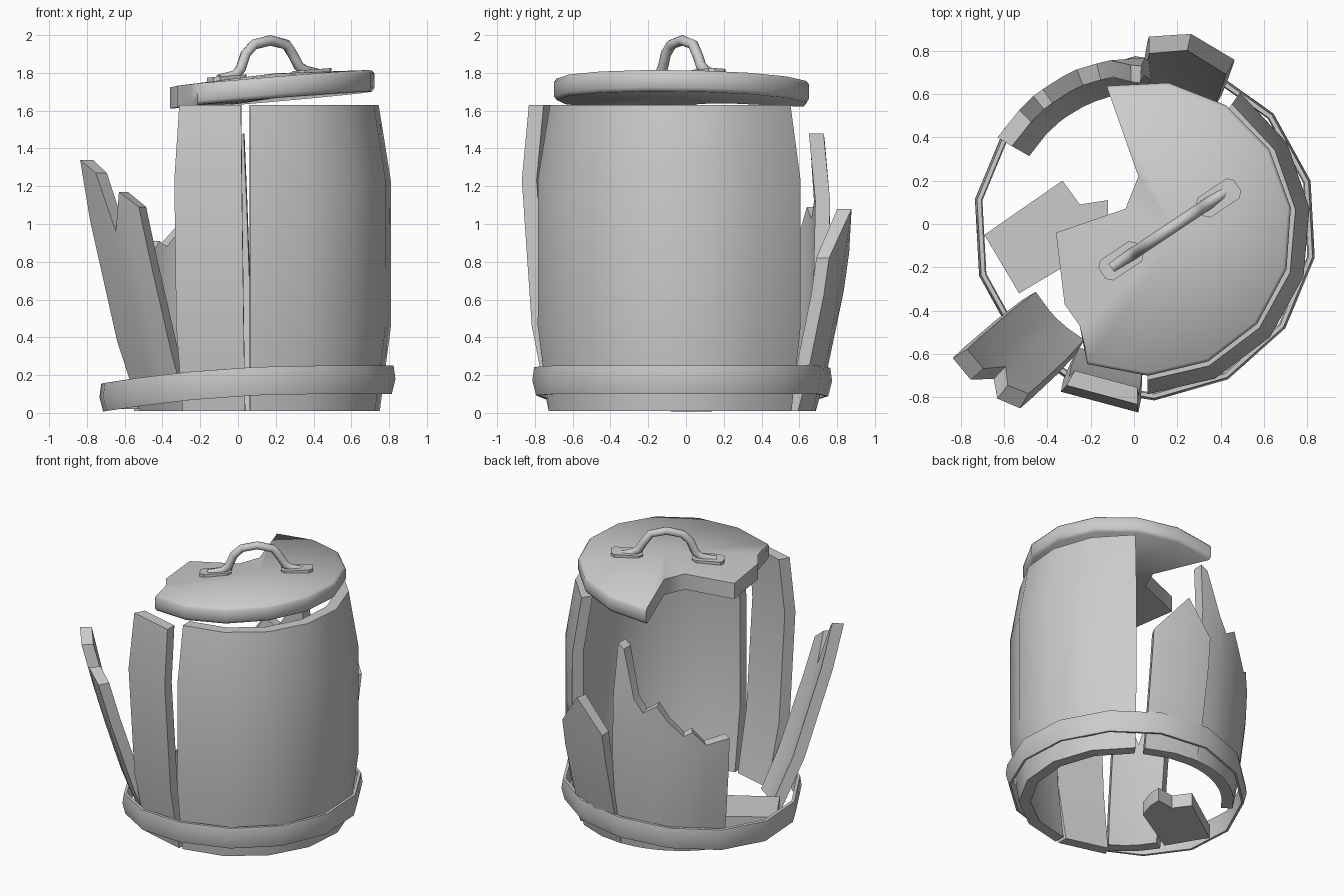
import bpy, bmesh
from math import sin, cos, radians, pi
from mathutils import Vector

if "Cube" in bpy.data.objects:
    bpy.data.objects.remove(bpy.data.objects["Cube"])

CX, CY = 0.05, -0.02
PROFILE = [(0, 0.705), (0.45, 0.765), (1.23, 0.765), (1.63, 0.70)]
THICK = 0.078


def finish(name, bm, smooth=35):
    bmesh.ops.recalc_face_normals(bm, faces=bm.faces[:])
    me = bpy.data.meshes.new(name)
    bm.to_mesh(me)
    bm.free()
    ob = bpy.data.objects.new(name, me)
    bpy.context.collection.objects.link(ob)
    bpy.ops.object.select_all(action='DESELECT')
    ob.select_set(True)
    bpy.context.view_layer.objects.active = ob
    bpy.ops.object.shade_smooth_by_angle(angle=radians(smooth))
    return ob


def radius(z):
    for (z0, r0), (z1, r1) in zip(PROFILE, PROFILE[1:]):
        if z <= z1:
            return r0 + (r1 - r0) * (z - z0) / (z1 - z0)
    return PROFILE[-1][1]


def wall(name, columns, lean=0.0, foot=0.0, toward=0):
    """Curved barrel wall; columns are (angle, top height)."""
    bm = bmesh.new()
    mid = radians(toward)
    rows = (0.0, 0.276, 0.755, 1.0)
    grids = []
    for inset in (0, THICK):
        grid = []
        for ang, top in columns:
            a, col = radians(ang), []
            for t in rows:
                z = 0.01 + t * (top - 0.01)
                r, d = radius(z) - inset, foot + lean * z
                col.append(bm.verts.new((CX + r * cos(a) + d * cos(mid),
                                         CY + r * sin(a) + d * sin(mid), z)))
            grid.append(col)
        grids.append(grid)
    o, n = grids
    last = len(rows) - 1
    for i in range(len(columns) - 1):
        for g in grids:
            for j in range(last):
                bm.faces.new((g[i][j], g[i + 1][j], g[i + 1][j + 1], g[i][j + 1]))
        for j in (0, last):
            bm.faces.new((o[i][j], o[i + 1][j], n[i + 1][j], n[i][j]))
    for i in (0, len(columns) - 1):
        for j in range(last):
            bm.faces.new((o[i][j], o[i][j + 1], n[i][j + 1], n[i][j]))
    return finish(name, bm)


# Barrel walls: one intact section, loose staves and splintered pieces
wall("main_wall", [(-89 + 24 * i, 1.63) for i in range(7)])
wall("front_stave", [(-119, 1.63), (-91, 1.63)], lean=0.07, toward=-101)
wall("broken_stave_left", [(-149, 1.34), (-139, 1.27), (-134, 0.96), (-128, 1.17), (-120, 1.09)],
     lean=0.28, foot=-0.05, toward=-139)
wall("broken_stave_back", [(60, 0.82), (77, 1.08), (91, 0.85)], lean=0.145, toward=75)
wall("splintered_wall", [(87, 1.48), (91, 1.45), (99, 1.12), (104, 1.03), (111, 1.09), (117, 0.98),
                         (125, 0.88), (129, 0.91), (136, 0.81), (148, 0.84)], lean=0.04, toward=155)

# Hoop, sagging on the broken side
bm = bmesh.new()
section = [(0.76, 0.10), (0.775, 0.10), (0.795, 0.18), (0.785, 0.25), (0.765, 0.25), (0.775, 0.18)]
rings = []
for i in range(14):
    a = radians(16) + 2 * pi * i / 14
    ring = []
    for r, z in section:
        x = CX + r * cos(a)
        ring.append(bm.verts.new((x, CY + r * sin(a), z - 0.075 * max(0, 0.4 - x) ** 2)))
    rings.append(ring)
m = len(section)
for i in range(14):
    p, q = rings[i], rings[(i + 1) % 14]
    for j in range(m):
        k = (j + 1) % m
        bm.faces.new((p[j], q[j], q[k], p[k]))
finish("hoop", bm, 40)


def lid_z(x, y, h):
    return 1.645 + h + 0.085 * (x - CX) - 0.015 * (y - CY)


# Broken lid: round rim with a jagged bite taken out
arc = [radians(-113 + 218 * i / 9) for i in range(10)]
bite = [(0.02, 0.22), (-0.04, 0.07), (-0.36, -0.04), (-0.32, -0.37), (-0.25, -0.47)]
bm = bmesh.new()
loops = []
for r, h in ((0.665, 0), (0.68, 0.02), (0.68, 0.095), (0.665, 0.113)):
    pts = [(CX + r * cos(a), CY + r * sin(a)) for a in arc] + bite
    loops.append([bm.verts.new((x, y, lid_z(x, y, h))) for x, y in pts])
n = len(loops[0])
for lo, hi in zip(loops, loops[1:]):
    for i in range(n):
        k = (i + 1) % n
        bm.faces.new((lo[i], lo[k], hi[k], hi[i]))
for loop, h in ((loops[0], 0.01), (loops[-1], 0.14)):
    c = bm.verts.new((0.2, -0.05, lid_z(0.2, -0.05, h)))
    for i in range(n):
        bm.faces.new((loop[i], loop[(i + 1) % n], c))
finish("lid", bm, 65)

# Handle: bent rod along the slanted diameter, with two foot plates
start, end = Vector((-0.10, -0.20)), Vector((0.44, 0.16))
bend = [(0.0, 1.765), (0.15, 1.785), (0.21, 1.82), (0.26, 1.90), (0.34, 1.95), (0.5, 1.972),
        (0.66, 1.95), (0.73, 1.89), (0.78, 1.835), (0.85, 1.81), (1.0, 1.79)]
cu = bpy.data.curves.new("handle", 'CURVE')
cu.dimensions = '3D'
cu.twist_mode = 'Z_UP'
cu.bevel_depth = 0.028
cu.bevel_resolution = 2
cu.use_fill_caps = True
sp = cu.splines.new('POLY')
sp.points.add(len(bend) - 1)
for p, (t, z) in zip(sp.points, bend):
    q = start.lerp(end, t)
    p.co = (q.x, q.y, z, 1)
handle = bpy.data.objects.new("handle", cu)
bpy.context.collection.objects.link(handle)
bpy.ops.object.select_all(action='DESELECT')
handle.select_set(True)
bpy.context.view_layer.objects.active = handle
bpy.ops.object.convert(target='MESH')
bpy.ops.object.shade_smooth_by_angle(angle=radians(60))


def prism(name, pts, z0, z1, smooth=30):
    """Extrude an outline between two height functions."""
    bm = bmesh.new()
    lo = [bm.verts.new((x, y, z0(x, y))) for x, y in pts]
    hi = [bm.verts.new((x, y, z1(x, y))) for x, y in pts]
    for i in range(len(pts)):
        k = (i + 1) % len(pts)
        bm.faces.new((lo[i], lo[k], hi[k], hi[i]))
    bm.faces.new(lo)
    bm.faces.new(hi)
    return finish(name, bm, smooth)


u = (end - start).normalized()
v = Vector((-u.y, u.x))
for name, c in (("handle_plate_left", Vector((-0.06, -0.17))),
                ("handle_plate_right", Vector((0.39, 0.12)))):
    octagon = [(0.105, 0.03), (0.08, 0.055), (-0.08, 0.055), (-0.105, 0.03),
               (-0.105, -0.03), (-0.08, -0.055), (0.08, -0.055), (0.105, -0.03)]
    pts = [tuple(c + u * a + v * b) for a, b in octagon]
    prism(name, pts, lambda x, y: lid_z(x, y, 0.10), lambda x, y: lid_z(x, y, 0.145))

# Fallen stave fragment on the ground
prism("fallen_fragment", [(-0.69, -0.05), (-0.33, 0.20), (-0.25, 0.09), (-0.12, 0.11), (-0.12, 0.03),
                          (-0.16, -0.10), (-0.53, -0.32)],
      lambda x, y: 0.02, lambda x, y: 0.115)
